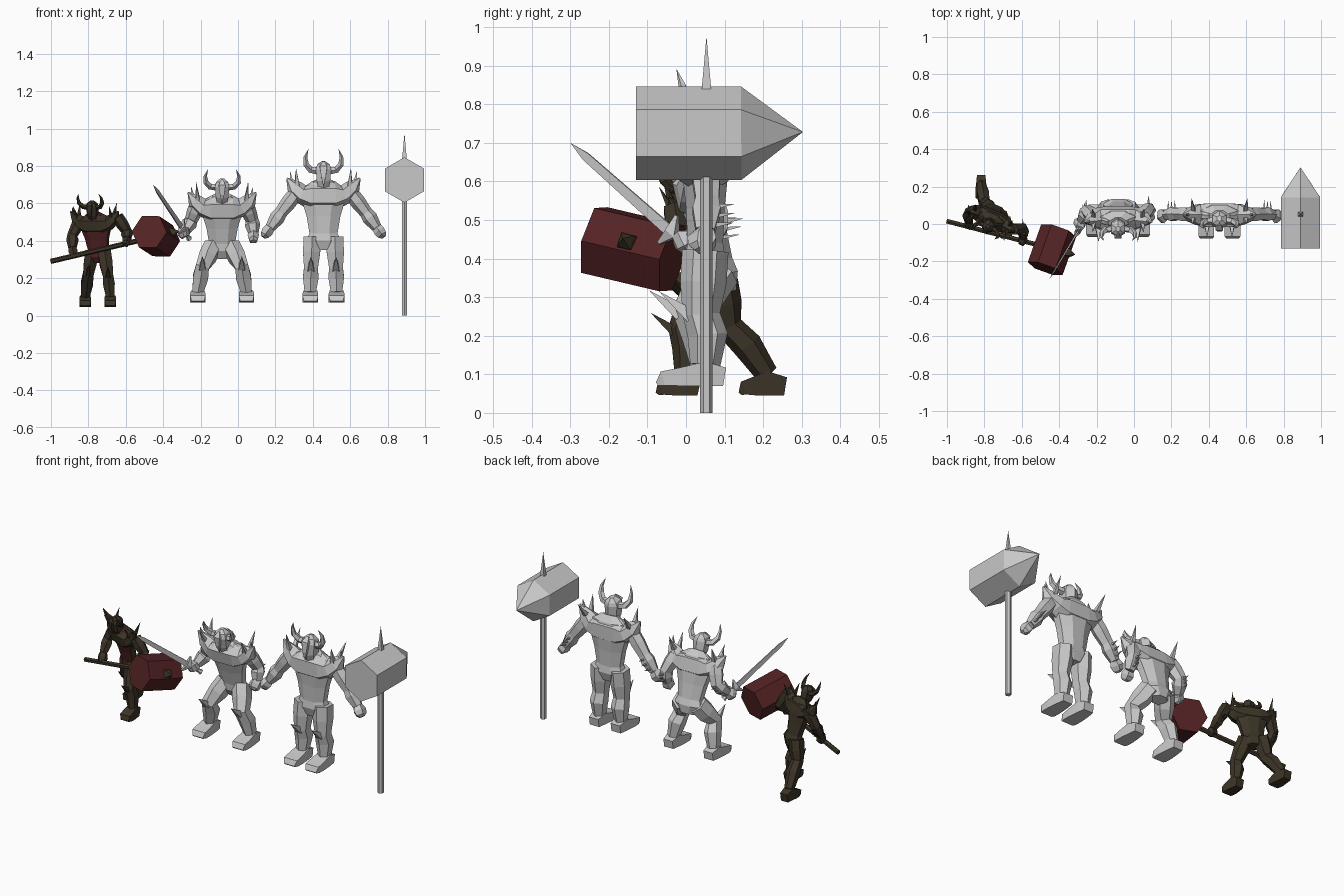
import bpy, bmesh, math
from mathutils import Vector, Matrix

if "Cube" in bpy.data.objects:
    bpy.data.objects.remove(bpy.data.objects["Cube"])


def material(name, rgb):
    m = bpy.data.materials.new(name)
    m.diffuse_color = (*rgb, 1)
    m.use_nodes = True
    m.node_tree.nodes["Principled BSDF"].inputs["Base Color"].default_value = m.diffuse_color
    return m


GREY = material("plain_grey", (0.58, 0.58, 0.58))
BROWN = material("dark_bronze", (0.045, 0.034, 0.02))
RED = material("dark_red", (0.09, 0.017, 0.018))


def loft(name, mat, rings, n=6, ref=(1, 0, 0), M=None):
    """Skin n-sided rings (x, y, z, half_a, half_b) along their path; ref is the a direction."""
    bm = bmesh.new()
    P = [Vector(r[:3]) for r in rings]
    loops = []
    for i, r in enumerate(rings):
        t = (P[min(i + 1, len(P) - 1)] - P[max(i - 1, 0)]).normalized()
        a = Vector(ref)
        a = (a - t * a.dot(t)).normalized()
        b = t.cross(a)
        k = 1 / math.cos(math.pi / n)
        loop = []
        for j in range(n):
            w = (j + 0.5) * 2 * math.pi / n
            loop.append(bm.verts.new(P[i] + a * (math.cos(w) * k * r[3]) + b * (math.sin(w) * k * r[-1])))
        loops.append(loop)
    for A, B in zip(loops, loops[1:]):
        for j in range(n):
            bm.faces.new((A[j], A[(j + 1) % n], B[(j + 1) % n], B[j]))
    bm.faces.new(loops[0][::-1])
    bm.faces.new(loops[-1])
    bmesh.ops.remove_doubles(bm, verts=bm.verts, dist=1e-5)
    bmesh.ops.recalc_face_normals(bm, faces=bm.faces)
    if M:
        bm.transform(M)
    me = bpy.data.meshes.new(name)
    bm.to_mesh(me)
    bm.free()
    me.materials.append(mat)
    ob = bpy.data.objects.new(name, me)
    bpy.context.collection.objects.link(ob)
    return ob


def spike(name, mat, p, q, r, M=None):
    d = Vector(q) - Vector(p)
    ref = (1, 0, 0) if abs(d.x) < 0.8 * d.length else (0, 1, 0)
    loft(name, mat, [(*p, r), (*q, 0)], 4, ref, M)


def upper_body(who, mat, M, chest=None):
    """Torso, collar and horned helmet in local space, pelvis at the origin."""
    torso = loft(who + "_torso", mat, [(0, 0, -0.06, 0.05, 0.035), (0, 0, -0.01, 0.092, 0.052),
                 (0, 0, 0.03, 0.075, 0.046), (0, 0, 0.12, 0.09, 0.05), (0, 0, 0.22, 0.12, 0.06),
                 (0, 0, 0.28, 0.1, 0.05), (0, -0.01, 0.31, 0.045, 0.035)], 8, M=M)
    if chest:  # front of the torso in a second colour
        torso.data.materials.append(chest)
        fwd = M.to_3x3().normalized() @ Vector((0, -1, 0))
        for f in torso.data.polygons:
            if f.normal.dot(fwd) > 0.6:
                f.material_index = 1
    # flared collar, lofted from shoulder tip to shoulder tip
    half = [(0.195, 0, 0.325, 0.004, 0.004), (0.155, 0, 0.272, 0.036, 0.04),
            (0.115, 0, 0.238, 0.055, 0.045), (0.065, -0.003, 0.23, 0.063, 0.068)]
    other = [(-x, *r) for x, *r in half[::-1]]
    loft(who + "_collar", mat, half + other, 6, (0, 1, 0), M)
    # helmet with brow ridge and pointed face guard
    loft(who + "_helmet", mat, [(0, -0.025, 0.27, 0.026, 0.03), (0, -0.03, 0.31, 0.036, 0.042),
         (0, -0.03, 0.37, 0.041, 0.046), (0, -0.025, 0.393, 0.034, 0.038),
         (0, -0.02, 0.412, 0.012, 0.015)], 6, M=M)
    loft(who + "_face_guard", mat, [(0, -0.078, 0.285, 0.002, 0.002), (0, -0.077, 0.33, 0.012, 0.012),
         (0, -0.073, 0.385, 0.02, 0.012), (0, -0.05, 0.41, 0.006, 0.006)], 4, M=M)
    for s in (-1, 1):
        loft(who + "_horn", mat, [(s * 0.033, -0.03, 0.365, 0.017), (s * 0.07, -0.035, 0.37, 0.015),
             (s * 0.094, -0.05, 0.4, 0.013), (s * 0.096, -0.06, 0.44, 0.008),
             (s * 0.08, -0.075, 0.482, 0)], 5, (0, 1, 0), M)
        for p, q in (((0.14, -0.02, 0.28), (0.147, -0.05, 0.38)),
                     ((0.14, 0.02, 0.28), (0.15, 0.09, 0.37)),
                     ((0.165, 0, 0.28), (0.178, 0.0, 0.36))):
            spike(who + "_shoulder_spike", mat, (s * p[0], *p[1:]), (s * q[0], *q[1:]), 0.013, M)


def arm(who, mat, shoulder, elbow, wrist, hand, k=1):
    S, E, W, H = map(Vector, (shoulder, elbow, wrist, hand))
    loft(who + "_arm", mat, [(*S, 0.034 * k), (*S.lerp(E, 0.5), 0.036 * k), (*E, 0.03 * k),
         (*E.lerp(W, 0.35), 0.036 * k), (*W, 0.024 * k)], 6, (0, 1, 0))
    tip = W + (H - W) * 1.25
    loft(who + "_hand", mat, [(*W, 0.022 * k), (*W.lerp(H, 0.5), 0.034 * k, 0.026 * k),
         (*H, 0.028 * k, 0.022 * k), (*tip, 0.012 * k)], 5, (0, 1, 0))
    for t in (0.2, 0.5, 0.8):
        p = E.lerp(W, t)
        spike(who + "_forearm_spike", mat, p + Vector((0, 0.02, 0)) * k,
              p + Vector((0, 0.075, 0.008)) * k, 0.007 * k)


def leg(who, mat, hip, knee, ankle, heel, toe, base, k=1):
    H, K, A = map(Vector, (hip, knee, ankle))
    c = K.lerp(A, 0.4) + Vector((0, 0.012 * k, 0))
    loft(who + "_leg", mat, [(*H, 0.046 * k, 0.052 * k), (*H.lerp(K, 0.5), 0.046 * k, 0.052 * k),
         (*K, 0.037 * k, 0.042 * k), (*c, 0.042 * k, 0.045 * k),
         (*A, 0.03 * k, 0.034 * k)], 6)
    spike(who + "_knee_spike", mat, K + Vector((0, -0.025, -0.005)) * k,
          K + Vector((0, -0.11, 0.06)) * k, 0.018 * k)
    # wedge shaped boot: (y, half width, height)
    h = (A.z - base) * 1.15
    ys = ((heel, 0.03, h * 0.75), (A.y, 0.037, h), (A.y * 0.5 + toe * 0.5, 0.042, h * 0.75),
          (toe + 0.015 * k, 0.042, h * 0.6), (toe, 0.034, h * 0.15))
    loft(who + "_boot", mat, [(A.x, y, base + z / 2, w * k, z / 2) for y, w, z in ys], 4)


def pose(loc, lean, yaw, s):
    return (Matrix.Translation(loc) @ Matrix.Rotation(math.radians(yaw), 4, 'Z')
            @ Matrix.Rotation(math.radians(lean), 4, 'X') @ Matrix.Scale(s, 4))


# Tall grey warrior, standing straight
X = 0.457
upper_body("tall_warrior", GREY, pose((X, 0.05, 0.41), 0, 0, 1))
for s in (-1, 1):
    arm("tall_warrior", GREY, (X + s * .14, .05, .665), (X + s * .228, .055, .55),
        (X + s * .285, .05, .47), (X + s * .315, .04, .43))
    leg("tall_warrior", GREY, (X + s * .06, .05, .42), (X + s * .067, .04, .255),
        (X + s * .07, .05, .125), .1, -.075, .07)

# Crouching grey swordsman
upper_body("swordsman", GREY, pose((-.085, .085, .365), 14, 0, .93))
arm("swordsman", GREY, (-.215, .035, .6), (-.25, .07, .51), (-.28, .02, .455), (-.297, -.015, .435))
arm("swordsman", GREY, (.04, .035, .6), (.075, .08, .51), (.082, .06, .44), (.082, .03, .405))
for s in (-1, 1):
    leg("swordsman", GREY, (-.085 + s * .05, .085, .37), (-.085 + s * .105, .01, .26),
        (-.085 + s * .13, .05, .125), .1, -.065, .07, .97)

# Sword
G, T = Vector((-.297, -.035, .465)), Vector((-.455, -.3, .7))
D = (T - G).normalized()
loft("sword_grip", GREY, [(*(G - D * .09), .014), (*(G - D * .07), .009), (*G, .009)], 6)
side = D.cross(Vector((0, 0, 1))).normalized()
up = side.cross(D)
loft("sword_guard", GREY, [(*(G + up * a + D * abs(a) * .4), .004 + r) for a, r in
     ((-.045, 0), (0, .012), (.045, 0))], 4, D)
loft("sword_blade", GREY, [(*G, .004, .015), (*G.lerp(T, .85), .003, .011), (*T, 0, 0)], 4, side)

# Small bronze warrior, striding and twisted
upper_body("bronze_warrior", BROWN, pose((-.745, .065, .33), 14, -24, .72), RED)
arm("bronze_warrior", BROWN, (-.835, .075, .53), (-.885, .06, .43), (-.885, .015, .36), (-.877, -.01, .32), .8)
arm("bronze_warrior", BROWN, (-.645, -.03, .53), (-.595, -.02, .45), (-.592, -.07, .41), (-.6, -.1, .385), .8)
leg("bronze_warrior", BROWN, (-.78, .09, .34), (-.8, .11, .225), (-.817, .21, .1), .258, .14, .045, .75)
leg("bronze_warrior", BROWN, (-.715, .045, .34), (-.695, -.01, .215), (-.683, .0, .1), .035, -.075, .045, .75)

# Carried red hammer
P, C = Vector((-1, .015, .29)), Vector((-.437, -.132, .423))
D = (C - P).normalized()
A = Vector((-.4, -.9, .2))
A = (A - D * A.dot(D) * .7).normalized()
loft("carried_hammer_shaft", BROWN, [(*P, .012), (*C, .012)], 6, (0, 1, 0))
loft("carried_hammer_head", RED, [(*(C - A * .105), .086), (*(C + A * .115), .086)], 6,
     Matrix.Rotation(math.radians(15), 3, A) @ D)
loft("carried_hammer_spike", BROWN, [(*(C + D * .07), .025), (*(C + D * .1), .018), (*(C + D * .13), 0)], 4, A)

# Standing grey war hammer
loft("hammer_shaft", GREY, [(.89, .053, 0, .014), (.89, .053, .65, .014)], 6)
loft("hammer_head", GREY, [(.89, -.13, .725, .105), (.89, .143, .725, .105), (.89, .303, .728, 0)], 6)
spike("hammer_spike", GREY, (.89, .053, .82), (.89, .053, .976), .014)
